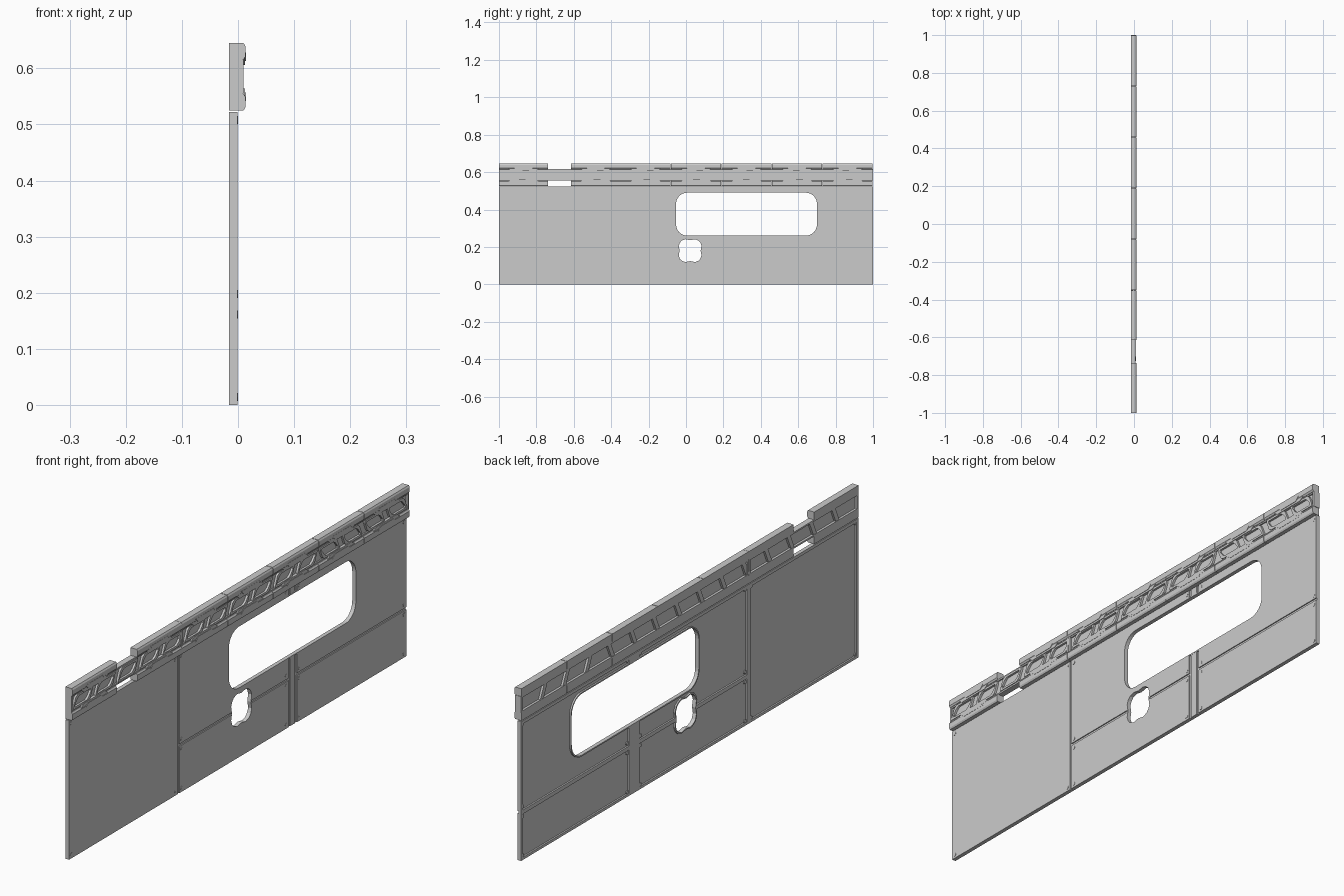
import bpy, bmesh
from math import sin, cos, pi
from mathutils import Matrix

if "Cube" in bpy.data.objects:
    bpy.data.objects.remove(bpy.data.objects["Cube"])

TO_WALL = Matrix(((0, 0, 1, 0), (1, 0, 0, 0), (0, 1, 0, 0), (0, 0, 0, 1)))


def sheet(name, loops, x0, x1):
    """Extrude (y, z) outlines, with inner loops as holes, from x0 to x1."""
    cu = bpy.data.curves.new(name, 'CURVE')
    cu.dimensions = '2D'
    cu.fill_mode = 'BOTH'
    cu.extrude = (x1 - x0) / 2
    for pts in loops:
        s = cu.splines.new('POLY')
        s.points.add(len(pts) - 1)
        for p, (y, z) in zip(s.points, pts):
            p.co = (y, z, 0, 1)
        s.use_cyclic_u = True
    tmp = bpy.data.objects.new(name, cu)
    bpy.context.collection.objects.link(tmp)
    bpy.context.view_layer.update()
    me = bpy.data.meshes.new_from_object(tmp.evaluated_get(bpy.context.evaluated_depsgraph_get()))
    bpy.data.objects.remove(tmp)
    me.transform(Matrix.Translation(((x0 + x1) / 2, 0, 0)) @ TO_WALL)
    bm = bmesh.new()
    bm.from_mesh(me)
    bmesh.ops.remove_doubles(bm, verts=bm.verts, dist=1e-5)
    bmesh.ops.recalc_face_normals(bm, faces=bm.faces)
    for f in bm.faces:
        f.smooth = False
    bm.to_mesh(me)
    bm.free()
    ob = bpy.data.objects.new(name, me)
    bpy.context.collection.objects.link(ob)
    return ob


def rect(y0, y1, z0, z1):
    return [(y0, z0), (y1, z0), (y1, z1), (y0, z1)]


def box(name, y0, y1, z0, z1, x0, x1):
    return sheet(name, [rect(y0, y1, z0, z1)], x0, x1)


def bar(name, profile, y0, y1):
    """Extrude an (x, z) profile along y."""
    bm = bmesh.new()
    a = [bm.verts.new((x, y0, z)) for x, z in profile]
    b = [bm.verts.new((x, y1, z)) for x, z in profile]
    bm.faces.new(a)
    bm.faces.new(b[::-1])
    for i in range(len(a)):
        j = (i + 1) % len(a)
        bm.faces.new((a[i], b[i], b[j], a[j]))
    bmesh.ops.recalc_face_normals(bm, faces=bm.faces)
    me = bpy.data.meshes.new(name)
    bm.to_mesh(me)
    bm.free()
    bpy.context.collection.objects.link(bpy.data.objects.new(name, me))


def rounded(y0, y1, z0, z1, r, n=8):
    pts = []
    for k, (cy, cz) in enumerate(((y1 - r, z1 - r), (y0 + r, z1 - r), (y0 + r, z0 + r), (y1 - r, z0 + r))):
        for i in range(n + 1):
            a = (k + i / n) * pi / 2
            pts.append((cy + r * cos(a), cz + r * sin(a)))
    return pts


def port(cy, cz, g=0.0):
    quarter = [(.056, 0), (.061, .026), (.054, .045), (.042, .055), (.026, .061)]
    pts = []
    for k in range(4):
        c, s = round(cos(k * pi / 2)), round(sin(k * pi / 2))
        pts += [(cy + (c * y - s * z) * (1 + g), cz + (s * y + c * z) * (1 + g)) for y, z in quarter]
    return pts


# Wall panels: one tall left panel, two split panels to the right
TOP = .522
panels = [(-1, -.354, 0, TOP), (-.346, .302, 0, .175), (-.346, .302, .184, TOP),
          (.352, 1, 0, .175), (.352, 1, .184, TOP)]
wall = [box('wall_panel', *p, -.010, -.001) for p in panels]

# Backing ribs behind seams and around the border
ribs = [(-1, -.988, 0, TOP), (.988, 1, 0, TOP), (-.988, .988, 0, .010),
        (-.988, .988, .510, TOP), (-.362, -.338, .010, .510),
        (-.338, .294, .172, .187), (.360, .988, .172, .187), (.294, .360, .010, .510)]
wall += [box('backing_rib', *r, -.016, -.005) for r in ribs]

# Vertical post strip between the split panels
wall.append(box('post_strip', .312, .342, 0, TOP, -.008, -.002))

# Window and service port openings
cutters = [sheet('window_cutter', [rounded(-.053, .70, .26, .49, .06)], -.05, .05),
           sheet('port_cutter', [port(.022, .18)], -.05, .05)]
for ob in wall:
    for c in cutters:
        m = ob.modifiers.new('opening', 'BOOLEAN')
        m.object = c
        m.solver = 'EXACT'
bpy.context.view_layer.update()
dg = bpy.context.evaluated_depsgraph_get()
done = [(ob, bpy.data.meshes.new_from_object(ob.evaluated_get(dg))) for ob in wall]
for ob, me in done:
    ob.modifiers.clear()
    ob.data = me
for c in cutters:
    bpy.data.objects.remove(c)

# Rims lining the openings
sheet('window_rim', [rounded(-.058, .705, .255, .495, .065), rounded(-.053, .70, .26, .49, .06)], -.016, -.0015)
sheet('port_rim', [port(.022, .18, .08), port(.022, .18)], -.016, -.0015)

# Corner bolts
for y0, y1, z0, z1 in [panels[0], (-.346, .302, 0, .175), (-.346, .302, .184, TOP), *panels[3:]]:
    for y in (y0 + .014, y1 - .014):
        for z in (z0 + .014, z1 - .014):
            sheet('corner_bolt', [[(y + .007 * cos(i * pi / 4), z + .007 * sin(i * pi / 4)) for i in range(8)]],
                  -.014, 0)

# Rail core band, in two lengths
MID = .585
for y0, y1 in ((-1, -.351), (-.349, 1)):
    box('rail_core', y0, y1, .554, .616, -.007, .002)
    for z in (.554, .610):
        box('rail_lip', y0, y1, z, z + .006, -.016, .007)
    for y in (y0, y1 - .008):
        box('rail_end', y, y + .008, .555, .615, -.016, .010)


# Slanted raised frames and rear struts along the band
def slanted(c, w, h, s):
    pts = [(-w - .008, -h), (w - .018, -h), (w - .006, -h + .008), (w + .008, h - .008),
           (w + .008, h), (-w + .018, h), (-w + .006, h - .008), (-w - .008, -h + .008)]
    return [(c + s * y, MID + z) for y, z in pts]


modules = [(-1, -.737), (-.615, -.351)] + [(-.35 + .27 * i, -.352 + .27 * (i + 1)) for i in range(5)]
for i in range(15):
    c = -.932 + i * .133
    s = -1 if i > 10 else 1
    sheet('slanted_frame', [slanted(c, .050, .025, s), slanted(c, .039, .017, s)], 0, .010)
    if i < 14:
        d = c + .0665
        sheet('rear_strut', [[(d - s * .012 - .01, .558), (d - s * .012 + .01, .558),
                              (d + s * .012 + .01, .612), (d + s * .012 - .01, .612)]], -.015, -.005)

# Chamfered caps above and below the band, with trapezoid tabs at their centres
cap = [(-.016, .030), (.009, .030), (.0135, .036), (.0135, .054), (.010, .060), (-.016, .060)]
for y0, y1 in modules:
    c = (y0 + y1) / 2
    for s in (1, -1):
        bar('rail_cap', [(x, MID + s * z) for x, z in cap], y0, y1)
        sheet('cap_tab', [[(c - .082, MID + s * .036), (c - .062, MID + s * .021),
                           (c + .062, MID + s * .021), (c + .082, MID + s * .036)]], 0, .0125)
        sheet('cap_trim', [[(c - .055, MID + s * .043), (c - .040, MID + s * .028),
                            (c + .040, MID + s * .028), (c + .055, MID + s * .043)]], 0, .0142)
